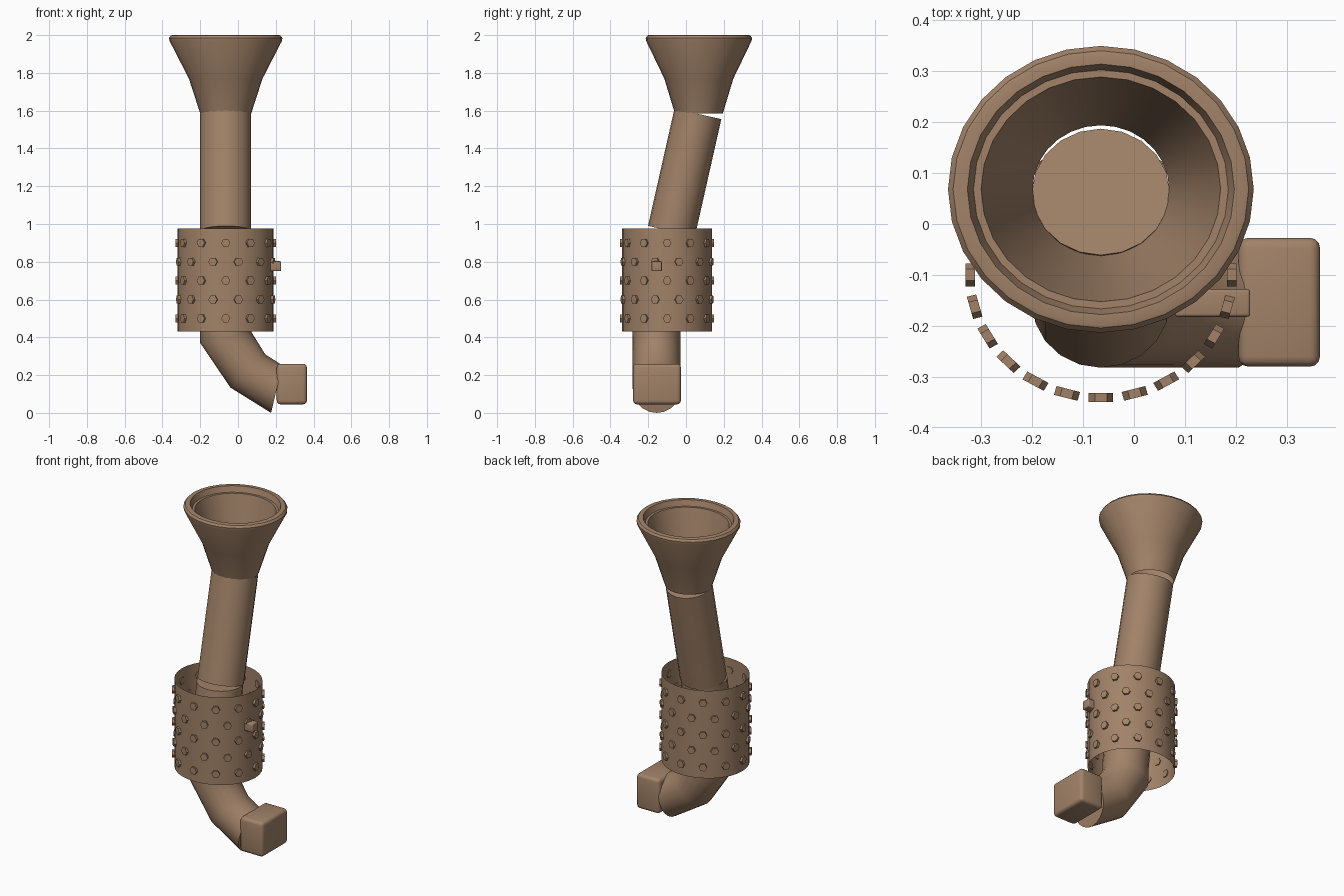
import bpy, bmesh, math
from mathutils import Vector

if "Cube" in bpy.data.objects:
    bpy.data.objects.remove(bpy.data.objects["Cube"])

brown = bpy.data.materials.new("warm brown")
brown.diffuse_color = (0.36, 0.225, 0.14, 1)
brown.use_nodes = True
brown.node_tree.nodes["Principled BSDF"].inputs["Base Color"].default_value = brown.diffuse_color
SQ = 0.938          # depth squash shared by all round parts
CX = -0.065         # main axis in x


def finish(name, bm, angle=50):
    bmesh.ops.recalc_face_normals(bm, faces=bm.faces)
    me = bpy.data.meshes.new(name)
    bm.to_mesh(me)
    bm.free()
    ob = bpy.data.objects.new(name, me)
    bpy.context.collection.objects.link(ob)
    me.materials.append(brown)
    bpy.ops.object.select_all(action='DESELECT')
    ob.select_set(True)
    bpy.context.view_layer.objects.active = ob
    bpy.ops.object.shade_smooth_by_angle(angle=math.radians(angle))
    return ob


def loft(name, rings, n, caps=(False, False), angle=50):
    """Skin through rings given as (centre, half axis u, half axis v)."""
    bm = bmesh.new()
    loops = []
    for c, u, v in rings:
        c, u, v = Vector(c), Vector(u), Vector(v)
        loops.append([bm.verts.new(c + u * math.cos(t) + v * math.sin(t))
                      for t in (2 * math.pi * i / n for i in range(n))])
    for a, b in zip(loops, loops[1:]):
        for i in range(n):
            j = (i + 1) % n
            bm.faces.new((a[i], a[j], b[j], b[i]))
    if caps[0]:
        bm.faces.new(loops[0][::-1])
    if caps[1]:
        bm.faces.new(loops[-1])
    return finish(name, bm, angle)


def flat_ring(y, z, r):
    return (CX, y, z), (r, 0, 0), (0, r * SQ, 0)


def box(name, lo, hi, bevel):
    bm = bmesh.new()
    bmesh.ops.create_cube(bm, size=1)
    for v in bm.verts:
        v.co = [(a + b) / 2 + (b - a) * c for a, b, c in zip(lo, hi, v.co)]
    bmesh.ops.bevel(bm, geom=bm.edges[:], offset=bevel, segments=3,
                    profile=0.5, affect='EDGES')
    return finish(name, bm, 40)


# Flared mouth with a stepped rim
profile = [(0.135, 1.585), (0.195, 1.77), (0.298, 1.97), (0.300, 1.985),
           (0.290, 1.998), (0.283, 2.0), (0.262, 2.0), (0.250, 1.965),
           (0.235, 1.965), (0.185, 1.77), (0.134, 1.586)]
loft("funnel", [flat_ring(0.068, z, r) for r, z in profile], 28, angle=30)

# Leaning neck
lean = (0, 0.124, -0.028)
loft("neck", [((CX, -0.077, 0.962), (0.135, 0, 0), lean),
              ((CX, 0.063, 1.583), (0.135, 0, 0), lean)], 20, (True, True))

# Lower pipe hidden in the sleeve, then curving out sideways
bend = [((CX, -0.085, 0.955), (0.135, 0, 0)),
        ((CX, -0.155, 0.46), (0.135, 0, 0)),
        ((CX, -0.155, 0.40), (0.135, 0, 0.03)),
        ((0.052, -0.155, 0.222), (0.092, 0, 0.088)),
        ((0.205, -0.155, 0.126), (0.03, 0, 0.126))]
loft("elbow_pipe", [(c, u, (0, 0.127, 0)) for c, u in bend], 20, (True, True))

# Square end block
box("end_block", (0.205, -0.28, 0.045), (0.365, -0.027, 0.26), 0.02)

# Open sleeve and its side peg
loft("sleeve", [flat_ring(-0.10, z, 0.254) for z in (0.43, 0.975)], 32)
box("side_peg", (0.08, -0.182, 0.75), (0.228, -0.128, 0.803), 0.006)

# Staggered rows of hexagonal studs around the sleeve
bm = bmesh.new()
for row in range(5):
    for k in range(12):
        t = math.radians(-90 + 30 * k + 15 * (row % 2))
        out = Vector((math.cos(t), math.sin(t), 0))
        side = Vector((-out.y, out.x, 0))
        ends = []
        for r in (0.247, 0.266):
            ring = []
            for i in range(6):
                a = math.pi / 3 * i
                p = out * r + side * 0.024 * math.cos(a)
                ring.append(bm.verts.new((CX + p.x, -0.10 + p.y * SQ,
                                          0.5 + 0.1 * row + 0.024 * math.sin(a))))
            ends.append(ring)
        inner, outer = ends
        bm.faces.new(outer)
        bm.faces.new(inner[::-1])
        for i in range(6):
            j = (i + 1) % 6
            bm.faces.new((inner[i], inner[j], outer[j], outer[i]))
finish("studs", bm, 30)
